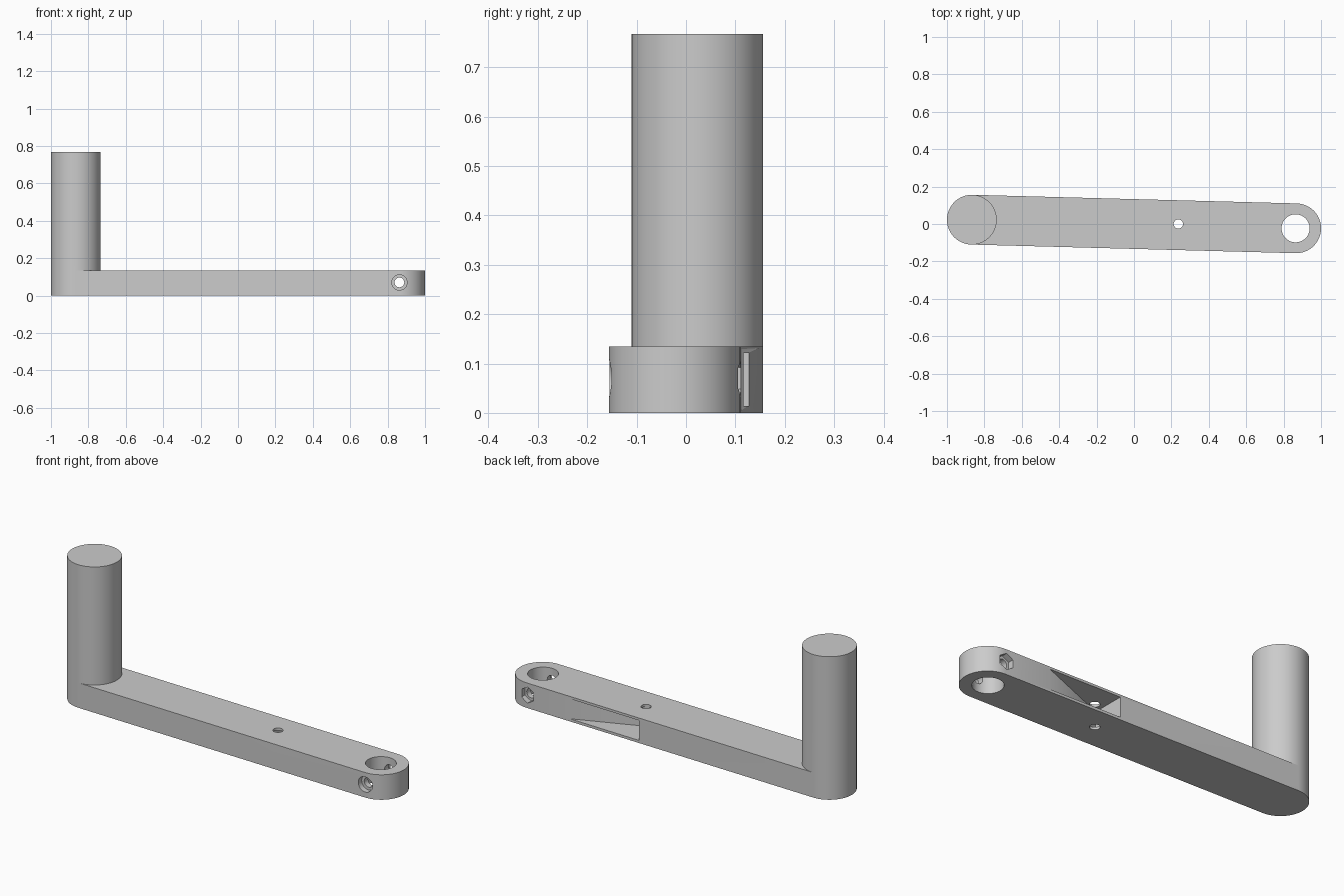
import bpy, bmesh
from math import pi, cos, sin, atan2
from mathutils import Matrix, Vector

if "Cube" in bpy.data.objects:
    bpy.data.objects.remove(bpy.data.objects["Cube"])

R, ARM_H, TOP = 0.133, 0.134, 0.767
GRIP = Vector((-0.867, 0.023))
HUB = Vector((0.867, -0.023))
N = 96
HALF = N // 2

mat = bpy.data.materials.new("plain_grey")
mat.use_nodes = True
grey = (0.6, 0.6, 0.6, 1)
mat.diffuse_color = grey
bsdf = next(n for n in mat.node_tree.nodes if n.type == 'BSDF_PRINCIPLED')
bsdf.inputs["Base Color"].default_value = grey


def to_object(name, bm):
    bmesh.ops.recalc_face_normals(bm, faces=bm.faces)
    mesh = bpy.data.meshes.new(name)
    bm.to_mesh(mesh)
    bm.free()
    mesh.materials.append(mat)
    obj = bpy.data.objects.new(name, mesh)
    bpy.context.collection.objects.link(obj)
    return obj


# Crank body: rounded arm with the upright grip growing out of one end
bm = bmesh.new()
tilt = atan2(HUB.y - GRIP.y, HUB.x - GRIP.x)


def arc(centre, z, ks):
    angles = [tilt + pi / 2 + 2 * pi * k / N for k in ks]
    return [bm.verts.new((centre.x + R * cos(a), centre.y + R * sin(a), z)) for a in angles]


def walls(low, high):
    for i in range(len(low)):
        j = (i + 1) % len(low)
        bm.faces.new((low[i], low[j], high[j], high[i]))


bottom = arc(GRIP, 0, range(HALF + 1)) + arc(HUB, 0, range(HALF, N + 1))
grip_low = arc(GRIP, ARM_H, range(N))
hub_top = arc(HUB, ARM_H, range(HALF, N + 1))
grip_top = arc(GRIP, TOP, range(N))
walls(bottom, grip_low[:HALF + 1] + hub_top)
walls(grip_low, grip_top)
bm.faces.new(bottom)
bm.faces.new(grip_top)
bm.faces.new(hub_top + [grip_low[0]] + grip_low[:HALF - 1:-1])
crank = to_object("crank_arm_and_grip", bm)


def cut(cutter):
    cutter.hide_render = True
    mod = crank.modifiers.new("cut", 'BOOLEAN')
    mod.operation = 'DIFFERENCE'
    mod.solver = 'EXACT'
    mod.object = cutter
    bpy.context.view_layer.objects.active = crank
    bpy.ops.object.modifier_apply(modifier=mod.name)
    bpy.data.objects.remove(cutter)


def round_cutter(name, centre, radius, length, sides=48, along_y=False):
    bm = bmesh.new()
    turn = Matrix.Rotation(pi / 2, 4, 'X') if along_y else Matrix()
    bmesh.ops.create_cone(bm, cap_ends=True, segments=sides, radius1=radius,
                          radius2=radius, depth=length,
                          matrix=Matrix.Translation(centre) @ turn)
    return to_object(name, bm)


# Tapered recess in the back of the arm, deepest towards the grip
bm = bmesh.new()
plan = [(0.19, -0.05), (0.61, 0.118), (0.61, 0.2), (0.19, 0.2)]
floor = bm.faces.new([bm.verts.new((x, y, 0.014)) for x, y in plan])
lifted = bmesh.ops.extrude_face_region(bm, geom=[floor])
bmesh.ops.translate(bm, vec=(0, 0, 0.107),
                    verts=[v for v in lifted["geom"] if isinstance(v, bmesh.types.BMVert)])
cut(to_object("recess_cutter", bm))

# Shaft bore and pin hole
cut(round_cutter("bore_cutter", (HUB.x - 0.003, HUB.y, 0.07), 0.075, 0.4, 64))
cut(round_cutter("pin_cutter", (0.237, 0, 0.07), 0.025, 0.4, 32))

# Clamp screw hole, round head seat at the front, hexagonal nut seat at the back
SX, SZ = 0.863, 0.07
cut(round_cutter("screw_cutter", (SX, 0, SZ), 0.026, 0.6, 32, True))
cut(round_cutter("head_cutter", (SX, HUB.y - R - 0.02, SZ), 0.041, 0.1, 32, True))
cut(round_cutter("nut_cutter", (SX, HUB.y + R + 0.02, SZ), 0.043, 0.1, 6, True))

# Smooth rounds, crisp edges
bpy.ops.object.select_all(action='DESELECT')
crank.select_set(True)
bpy.context.view_layer.objects.active = crank
bpy.ops.object.shade_smooth_by_angle(angle=pi / 6)
